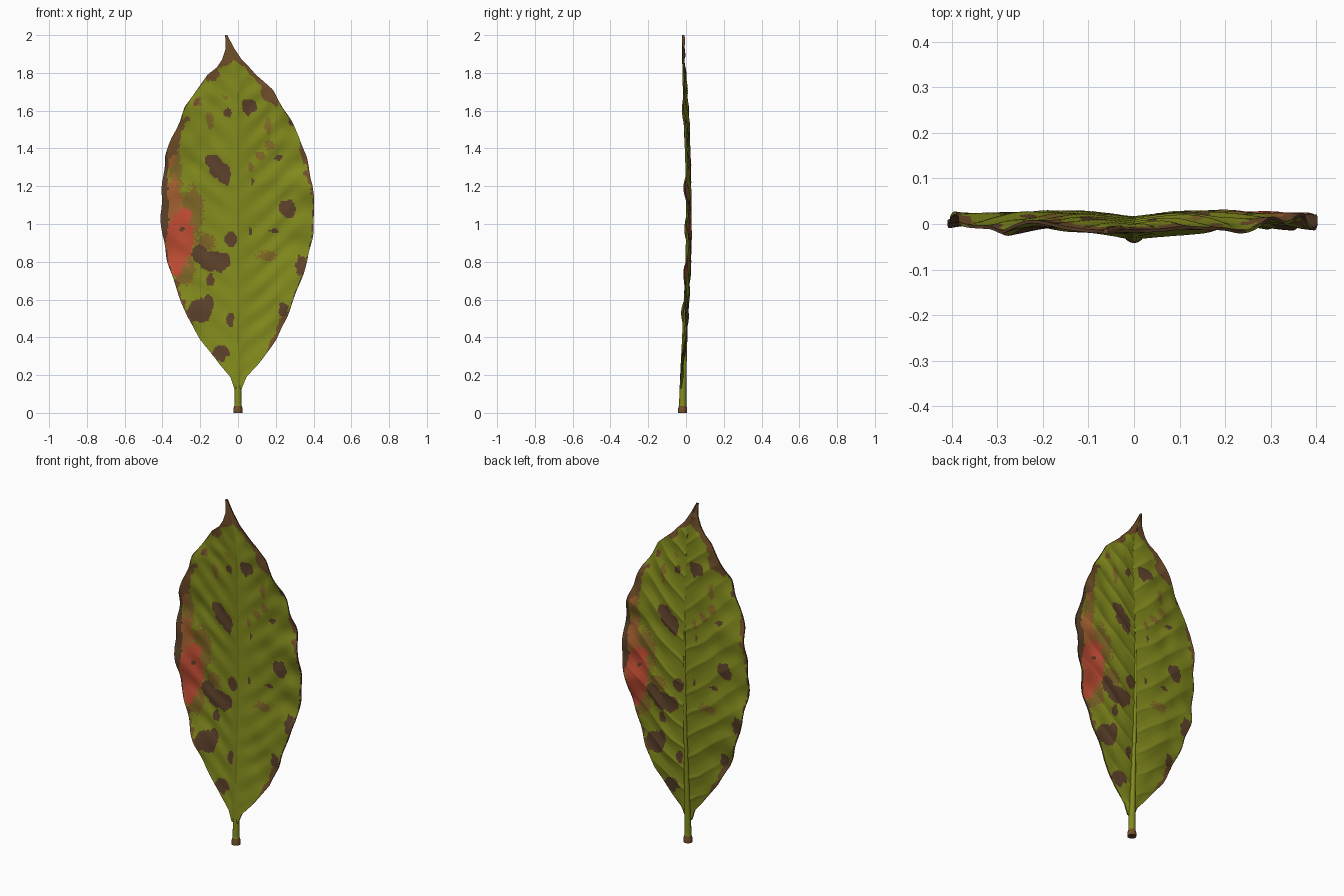
import bpy, bmesh, math, random
from mathutils import Vector, noise

random.seed(4)
cube = bpy.data.objects.get("Cube")
if cube:
    bpy.data.objects.remove(cube)


def material(name, red, green, blue):
    mat = bpy.data.materials.new(name)
    mat.use_nodes = True
    colour = (red, green, blue, 1)
    mat.diffuse_color = colour
    mat.node_tree.nodes["Principled BSDF"].inputs["Base Color"].default_value = colour
    return mat


GREEN, DARK_GREEN, VEIN, SPOT, TIP, FADED, ORANGE, RED = range(8)
PALETTE = [
    material("leaf green", .225, .257, .012),
    material("crease green", .17, .195, .012),
    material("vein green", .24, .28, .016),
    material("spot brown", .11, .053, .024),
    material("tip brown", .17, .08, .024),
    material("faded olive brown", .22, .14, .02),
    material("orange blush", .38, .12, .03),
    material("red blush", .54, .075, .034),
]

# Blade outline in hundredths: height, left edge, right edge
OUTLINE = [
    (13, -2, 2), (19, -4, 4.5), (26, -10, 11), (39, -20, 20.5), (51, -27, 26),
    (68, -33.5, 32.5), (81, -37.5, 37), (94, -40, 39.5), (105, -41, 40.5),
    (121, -40, 39.5), (136, -38.5, 36), (146, -35, 32.5), (155, -30.5, 28),
    (162, -28, 23.5), (171, -22, 18.5), (179, -16, 9.5), (183, -11, 6),
    (187, -8.5, 2), (193, -6.5, -2), (200, -6.8, -5.7),
]
# Blemishes in hundredths: x, z, half width, half height
DARK_SPOTS = [
    (6, 162, 4, 4), (-5.5, 159, 2, 2.5), (-14, 134, 4, 3), (-11, 130, 4, 5),
    (-7, 126, 3, 5), (21.5, 135, 2, 2), (26.5, 108, 4.5, 4.5), (8, 122, 1, 2),
    (-4, 92, 3, 4), (-20, 84, 4, 5), (-12, 80, 8, 5), (-20, 54, 6, 6),
    (-16, 57, 3, 5), (-15, 70, 2, 3), (-4, 49, 2, 4), (-9, 32, 4, 4),
    (33.5, 78, 3, 5), (24, 55, 2.5, 3), (28.5, 153, 1.5, 2), (-30, 97, 1.5, 1.5),
    (19, 96, 2, 1.5), (6, 96, 1, 2), (-41, 106, 4, 17), (-39.5, 127, 2.5, 15),
]
BROWN_SPOTS = [(-33, 144, 3, 5), (-14, 179, 4, 3), (-22, 165, 1.5, 2), (17, 169, 5, 4)]
# Withered margins: side, inner limit, low and high ends
BROWN_RIMS = [
    (1, .72, 1.64, 1.87), (1, .88, .34, .52), (1, .95, 1.15, 1.4),
    (-1, .9, 1.35, 1.56), (-1, .84, 1.75, 1.87), (-1, .94, .48, .7),
]
FADED_SPOTS = [
    (-21, 165, 2, 3), (-7, 167, 2, 1), (-15, 154, 2, 6), (16.5, 142, 3, 3),
    (12, 136, 3, 2), (7, 130, 2, 3), (16, 152, 2, 5), (15, 83, 6, 3),
    (-25, 106, 8, 15), (-33, 128, 4, 13), (-17, 90, 6, 6), (-28, 76, 6, 10),
]
ORANGE_SPOTS = [(-31, 92, 9, 18), (-34, 112, 5, 14), (-35, 135, 2, 6)]
RED_SPOTS = [(-31, 93, 8, 13), (-33, 81, 5, 10), (-28, 104, 4, 5)]


def edge(z, side):
    """Position of the blade edge at a height."""
    h = z * 100
    for low, high in zip(OUTLINE, OUTLINE[1:]):
        if h <= high[0]:
            break
    t = min(1, (h - low[0]) / (high[0] - low[0]))
    return (low[side] + (high[side] - low[side]) * t) / 100


def middle(z):
    return -.062 * max(0, (z - 1.75) / .25) ** 1.4


def across(u, z):
    """x position for u from -1 (left edge) to 1 (right edge)."""
    side = 2 if u > 0 else 1
    wave = 1 + .008 * math.sin(z * 31 + side * 2)
    return middle(z) + abs(u) * (edge(z, side) - middle(z)) * wave


def stalk_radius(z):
    return .004 + .016 * max(0, 1 - z / 1.85) ** 2


def stalk_y(z):
    return -.018 + .024 * math.sin(math.pi * z / 2) ** 2


def vein_phase(u, z):
    x = abs(across(u, z))
    bend = .025 * noise.noise(Vector((u * 2, z * 4, 5)))
    return (z - (.5 + .25 * z) * x + bend - (.05 if u > 0 else 0)) / .125


def vein_ridge(u, z):
    p = vein_phase(u, z)
    gap = abs(p - round(p)) * .125
    return math.exp(-(gap / .009) ** 2) * (1 - abs(u)) ** .5


def surface_y(u, z):
    """Crease, arched halves, quilting between veins and a wavy margin."""
    a = abs(u)
    span = min(1, (edge(z, 2) - edge(z, 1)) / .5)
    arch = .016 * math.sin(math.pi / 2 * min(1, a * 2)) * (1 - .6 * a * a)
    quilt = .003 * math.cos(2 * math.pi * vein_phase(u, z)) * math.sin(math.pi * a)
    side = 1 if u > 0 else 2
    margin = a ** 3 * (.011 * math.sin(z * 13 + side * 2) + .006 * math.sin(z * 29 + side))
    lumps = .012 * a * noise.noise(Vector((across(u, z) * 8, z * 8, 3)))
    front = stalk_y(z) - stalk_radius(z) * .8
    return front + span * (arch + quilt + margin + lumps)


def inside(spots, x, z, speckle=0):
    for cx, cz, rx, rz in spots:
        d = math.hypot((x * 100 - cx) / rx, (z * 100 - cz) / rz)
        if d + random.random() * speckle < 1.05:
            return True
    return False


def withered(u, z, rough):
    for side, limit, low, high in BROWN_RIMS:
        if u * side > limit + .1 * rough and low < z + .03 * rough < high:
            return True
    return z + .02 * rough > 1.865 - .04 * abs(u)


def blade_colour(u, z, back):
    x = across(u, z)
    rough = noise.noise(Vector((x * 28, z * 28, 1)))
    wx = x + .012 * rough
    wz = z + .014 * noise.noise(Vector((x * 28, z * 28, 7)))
    if inside(DARK_SPOTS, wx, wz):
        return SPOT
    if withered(u, z, rough) or inside(BROWN_SPOTS, wx, wz, .1):
        return TIP
    if abs(u) > .98 and rough > 0:
        return SPOT
    if inside(RED_SPOTS, wx, wz, .2):
        return RED
    if inside(ORANGE_SPOTS, wx, wz, .4):
        return ORANGE
    if inside(FADED_SPOTS, wx, wz, .4):
        return FADED
    if back and vein_ridge(-u, z) > .6:
        return VEIN
    if not back and abs(x - middle(z)) < .005 and .2 < z < 1.7:
        return DARK_GREEN
    return GREEN


def finish(name, bm):
    bmesh.ops.recalc_face_normals(bm, faces=bm.faces)
    mesh = bpy.data.meshes.new(name)
    bm.to_mesh(mesh)
    bm.free()
    for mat in PALETTE:
        mesh.materials.append(mat)
    obj = bpy.data.objects.new(name, mesh)
    bpy.context.collection.objects.link(obj)
    bpy.ops.object.select_all(action="DESELECT")
    obj.select_set(True)
    bpy.context.view_layer.objects.active = obj
    bpy.ops.object.shade_smooth_by_angle(angle=math.radians(50))


# Leaf blade: front and back sheets joined by a thin rim
ROWS, COLS = 230, 96
heights = [.13 + 1.87 * i / ROWS for i in range(ROWS + 1)]
steps = [2 * j / COLS - 1 for j in range(COLS + 1)]
columns = [math.copysign(abs(t) ** 1.15, t) for t in steps]
bm = bmesh.new()
loops = []
for back in (False, True):
    grid = []
    for z in heights:
        row = []
        for u in columns:
            y = surface_y(u, z)
            if back:
                y += .007 + .005 * (1 - abs(u)) + .005 * vein_ridge(u, z)
            row.append(bm.verts.new((across(u, z), y, z)))
        grid.append(row)
    for i in range(ROWS):
        for j in range(COLS):
            face = bm.faces.new((grid[i][j], grid[i][j + 1], grid[i + 1][j + 1], grid[i + 1][j]))
            u = (columns[j] + columns[j + 1]) / 2
            z = (heights[i] + heights[i + 1]) / 2
            face.material_index = blade_colour(-u if back else u, z, back)
    right_side = [row[-1] for row in grid[1:]]
    left_side = [row[0] for row in grid[-2:0:-1]]
    loops.append(grid[0] + right_side + grid[-1][-2::-1] + left_side)
for k in range(len(loops[0])):
    face = bm.faces.new((loops[0][k - 1], loops[0][k], loops[1][k], loops[1][k - 1]))
    h = face.calc_center_median().z
    brown = h > .3 and (h > 1.6 or noise.noise(Vector((k * .1, 0, 0))) > -.15)
    face.material_index = SPOT if brown else DARK_GREEN
finish("leaf_blade", bm)

# Stalk and midrib: one tapering tube that sinks into the back of the blade
bm = bmesh.new()
SIDES, RINGS = 16, 60
rings = []
for i in range(RINGS + 1):
    z = 1.85 * (i / RINGS) ** 1.3
    radius = .024 if z < .03 else stalk_radius(z)
    y = stalk_y(z) + .004 * min(1, z * 2)
    ring = []
    for k in range(SIDES):
        a = 2 * math.pi * k / SIDES
        ring.append(bm.verts.new((middle(z) + radius * math.cos(a), y + radius * math.sin(a), z)))
    rings.append(ring)
for low, high in zip(rings, rings[1:]):
    for k in range(SIDES):
        face = bm.faces.new((low[k - 1], low[k], high[k], high[k - 1]))
        h = face.calc_center_median().z
        face.material_index = TIP if h < .035 else GREEN
bm.faces.new(rings[0]).material_index = SPOT
bm.faces.new(rings[-1]).material_index = GREEN
finish("stalk_and_midrib", bm)
